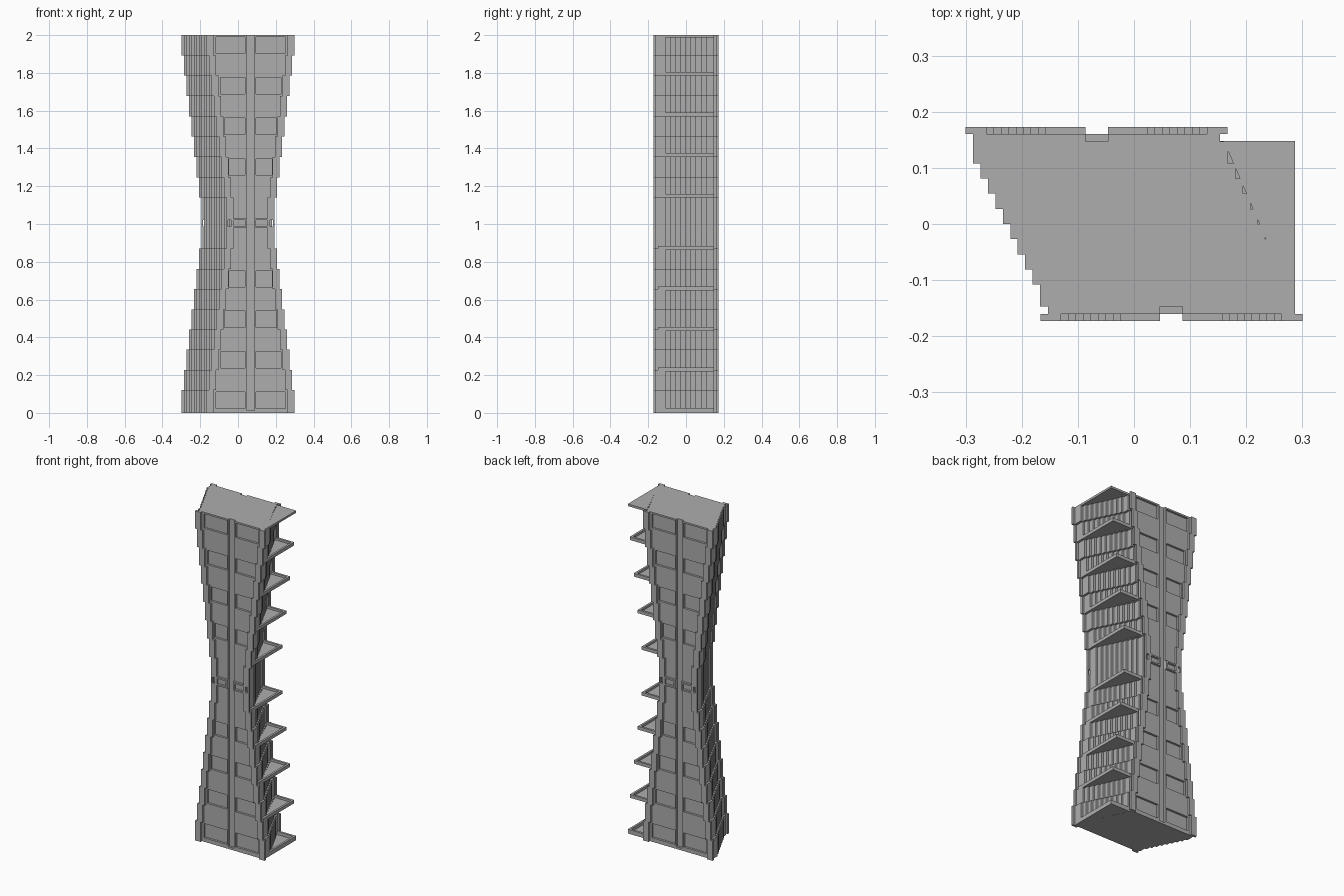
import bpy, bmesh, math

cube = bpy.data.objects.get("Cube")
if cube:
    bpy.data.objects.remove(cube, do_unlink=True)

grey = bpy.data.materials.new("concrete_grey")
grey.use_nodes = True
grey.diffuse_color = (0.42, 0.42, 0.42, 1)
grey.node_tree.nodes["Principled BSDF"].inputs["Base Color"].default_value = (0.42, 0.42, 0.42, 1)

STEP = 0.0133            # inward step per storey
MID = 0.0665             # centre line of each facade
CORE, WALL, FRAME = 0.147, 0.16, 0.173   # depth layers of the facade
GROOVE = 0.02


def prism(bm, points, z0, z1):
    low = [bm.verts.new((x, y, z0)) for x, y in points]
    top = [bm.verts.new((x, y, z1)) for x, y in points]
    bm.faces.new(low)
    bm.faces.new(top)
    for i in range(len(points)):
        j = (i + 1) % len(points)
        bm.faces.new((low[i], low[j], top[j], top[i]))


def rect(x0, x1, y0, y1):
    return [(x0, y0), (x1, y0), (x1, y1), (x0, y1)]


def finish(bm, name):
    bmesh.ops.recalc_face_normals(bm, faces=bm.faces[:])
    mesh = bpy.data.meshes.new(name)
    bm.to_mesh(mesh)
    bm.free()
    mesh.materials.append(grey)
    obj = bpy.data.objects.new(name, mesh)
    bpy.context.collection.objects.link(obj)
    return obj


def pair(bm, h0, h1, y0, y1, z0, z1):
    """Two boxes mirrored about the facade centre line."""
    for s in (-1, 1):
        a, b = sorted((MID + s * h0, MID + s * h1))
        prism(bm, rect(a, b, -y1, -y0), z0, z1)


# Storeys as (level, bottom, top); level 8 is the waist
BASE, HIGH, LOW = 0.0134, 0.1075, 0.107
storeys = [(8, BASE + 8 * LOW, 2 - 8 * HIGH)]
for i in range(8):
    storeys.append((i, 2 - (i + 1) * HIGH, 2 - i * HIGH))
    storeys.append((i, BASE + i * LOW, BASE + (i + 1) * LOW))


def core_outline(level):
    """Slanted plan with sawtooth sides, point symmetric."""
    side = []
    for k in range(10):
        x = -0.287 + STEP * (k + level)
        top = CORE if k == 0 else 0.108 - 0.027 * (k - 1)
        end = -CORE if k == 9 else 0.108 - 0.027 * k
        side += [(x, top), (x, end)]
    return side + [(-x, -y) for x, y in side]


# Tower core with stepped side walls
bm = bmesh.new()
for level, z0, z1 in storeys:
    prism(bm, core_outline(level), z0, z1)
prism(bm, core_outline(0), 0, BASE)
finish(bm, "tower_core")

# Facade wall layer, split by the groove, with recessed windows
bm = bmesh.new()
for level, z0, z1 in storeys:
    edge = 0.22 - STEP * level
    if level % 2 == 0 and level < 8:
        win = 0.184 - 0.0118 * level
        w0, w1 = z0 + 0.011, z1 - 0.01
        pair(bm, GROOVE, 0.03, CORE, WALL, z0, z1)
        pair(bm, win, edge, CORE, WALL, z0, z1)
        pair(bm, 0.03, win, CORE, WALL, z0, w0)
        pair(bm, 0.03, win, CORE, WALL, w1, z1)
    else:
        pair(bm, GROOVE, edge, CORE, WALL, z0, z1)
prism(bm, rect(MID - 0.22, MID + 0.22, -WALL, -CORE), 0, BASE)
wall = finish(bm, "front_wall")

# Stepped corner pilasters
bm = bmesh.new()
B0, B1 = 0.978, 1.03
for level, z0, z1 in storeys:
    outer = 0.2335 - STEP * level
    inner = outer - 0.037
    spans = [(z0, B0), (B1, z1)] if level == 8 else [(z0, z1)]
    for a, b in spans:
        pair(bm, inner, outer, WALL, FRAME, a, b)
pair(bm, 0.1965, 0.2335, WALL, FRAME, 0, BASE)
pilasters = finish(bm, "front_pilasters")

# Waist belt with small openings
bm = bmesh.new()
for a, b in ((B0, 0.987), (1.021, B1)):
    pair(bm, GROOVE, 0.127, WALL, FRAME, a, b)
for a, b in ((GROOVE, 0.03), (0.088, 0.104), (0.12, 0.127)):
    pair(bm, a, b, WALL, FRAME, 0.987, 1.021)
belt = finish(bm, "front_waist_belt")

# Back facade is the front turned half round
for obj in (wall, pilasters, belt):
    twin = obj.copy()
    twin.name = obj.name.replace("front", "back")
    twin.rotation_euler.z = math.pi
    bpy.context.collection.objects.link(twin)


def balcony(name, level, z0, height, solid=False):
    """Triangular tray with a rim on its two outer edges."""
    bm = bmesh.new()
    x, y, t = 0.287 - STEP * level, 0.148, 0.013
    bx = 0.16 - STEP * level
    floor = height if solid else 0.007
    prism(bm, [(x, -CORE), (x, y), (bx, y)], z0, z0 + floor)
    if not solid:
        prism(bm, rect(x - t, x, -CORE, y), z0 + floor, z0 + height)
        prism(bm, rect(bx, x - t, y - t, y), z0 + floor, z0 + height)
    finish(bm, name)


# Balconies on every second storey, roof and base
for level in (1, 3, 5, 7):
    balcony(f"upper_balcony_{level}", level, 2 - (level + 1) * HIGH, 0.02)
    balcony(f"lower_balcony_{level}", level, BASE + (level + 1) * LOW - 0.007, 0.02)
balcony("base_balcony", 0, 0, 0.026)
balcony("roof_overhang", 0, 1.987, 0.013, solid=True)
